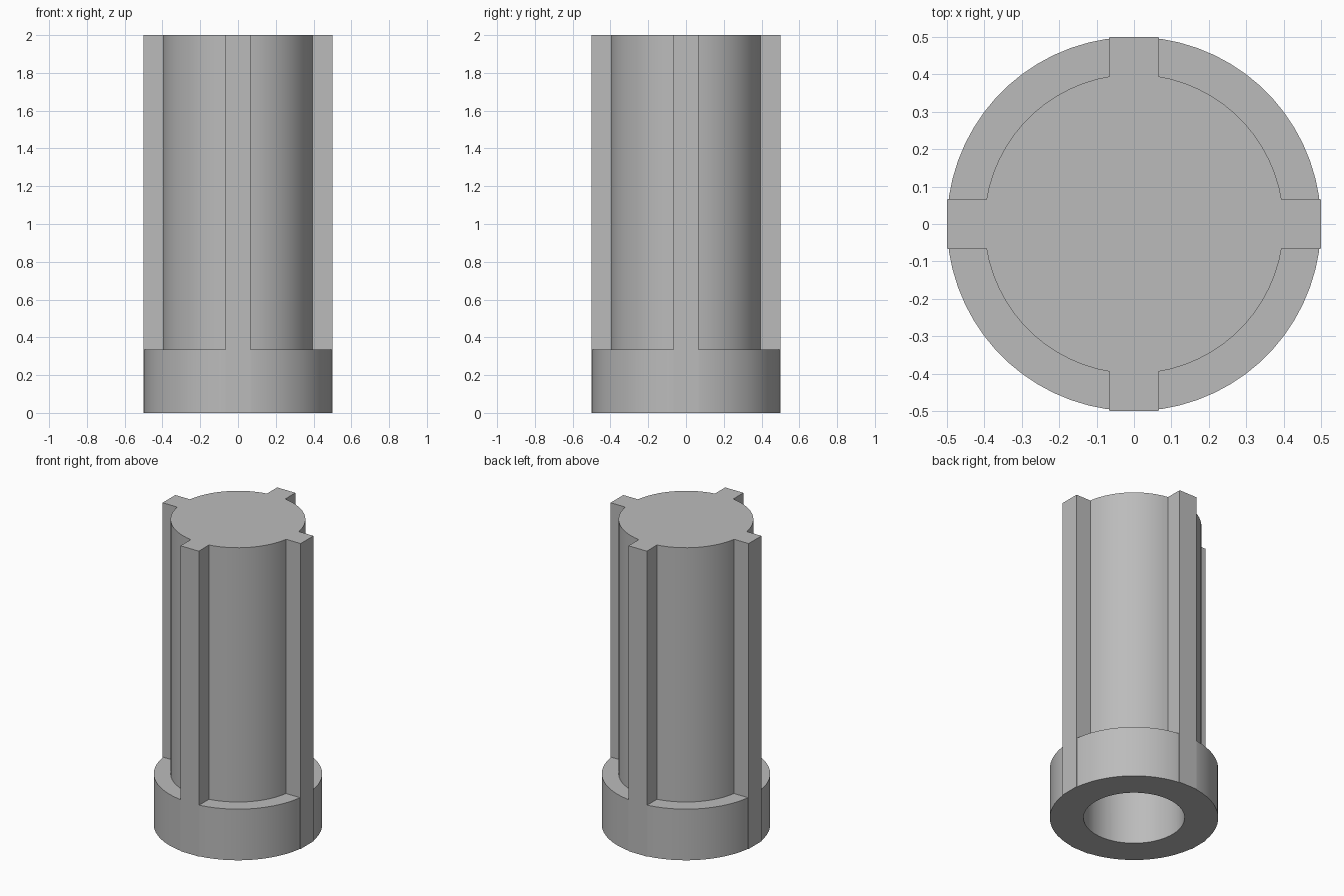
import bpy
import math

cube = bpy.data.objects.get("Cube")
if cube:
    bpy.data.objects.remove(cube)

HEIGHT = 2.0
COLLAR_TOP = 0.335
COLLAR_R, CORE_R, BORE_R = 0.5, 0.4, 0.3
RIB_WIDTH = 0.132
BORE_TOP = 1.8
SIDES = 64

grey = bpy.data.materials.new("plain grey")
grey.use_nodes = True
colour = (0.5, 0.5, 0.5, 1)
grey.diffuse_color = colour
grey.node_tree.nodes["Principled BSDF"].inputs["Base Color"].default_value = colour


def cylinder(name, radius, bottom, top):
    bpy.ops.mesh.primitive_cylinder_add(
        vertices=SIDES, radius=radius, depth=top - bottom,
        location=(0, 0, (bottom + top) / 2), rotation=(0, 0, math.pi / SIDES))
    obj = bpy.context.object
    obj.name = name
    obj.data.materials.append(grey)
    return obj


def box(name, size):
    bpy.ops.mesh.primitive_cube_add(size=1, location=(0, 0, size[2] / 2))
    obj = bpy.context.object
    obj.name = name
    obj.scale = size
    bpy.ops.object.transform_apply(location=False, rotation=False, scale=True)
    obj.data.materials.append(grey)
    return obj


def combine(target, tool, operation):
    """Apply a boolean to the target and discard the tool."""
    mod = target.modifiers.new(operation, "BOOLEAN")
    mod.operation = operation
    mod.solver = "EXACT"
    mod.object = tool
    bpy.context.view_layer.objects.active = target
    bpy.ops.object.modifier_apply(modifier=mod.name)
    bpy.data.objects.remove(tool)


# Core with a wider collar at the foot
body = cylinder("ribbed_sleeve", CORE_R, 0, HEIGHT)
combine(body, cylinder("collar", COLLAR_R, 0, COLLAR_TOP), "UNION")

# Four full-height ribs, made as two crossing bars
combine(body, box("side_ribs", (2 * COLLAR_R, RIB_WIDTH, HEIGHT)), "UNION")
combine(body, box("front_back_ribs", (RIB_WIDTH, 2 * COLLAR_R, HEIGHT)), "UNION")

# Blind bore open at the bottom
combine(body, cylinder("bore", BORE_R, -0.1, BORE_TOP), "DIFFERENCE")

# Smooth round walls, sharp rib and rim edges
bpy.ops.object.select_all(action="DESELECT")
body.select_set(True)
bpy.context.view_layer.objects.active = body
bpy.ops.object.shade_smooth_by_angle(angle=math.radians(12))
